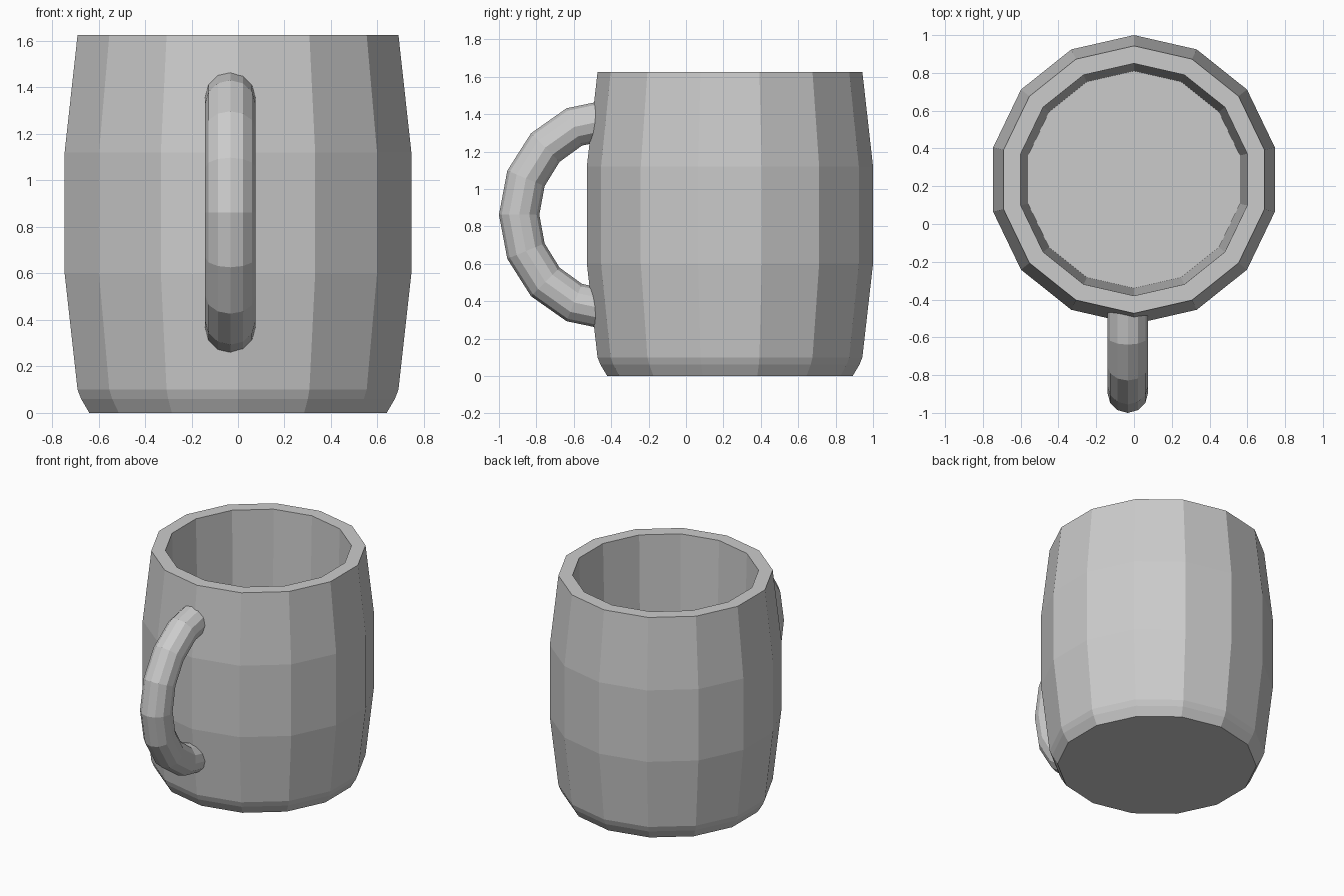
import bpy
import bmesh
from math import sin, cos, pi

cube = bpy.data.objects.get("Cube")
if cube:
    bpy.data.objects.remove(cube, do_unlink=True)

grey = bpy.data.materials.new("plain_grey")
grey.use_nodes = True
colour = (0.6, 0.6, 0.6, 1)
grey.diffuse_color = colour
grey.node_tree.nodes["Principled BSDF"].inputs["Base Color"].default_value = colour


def skin_rings(name, rings):
    """Join successive rings of points with flat quads and cap both ends."""
    bm = bmesh.new()
    loops = [[bm.verts.new(p) for p in ring] for ring in rings]
    for a, b in zip(loops, loops[1:]):
        for i in range(len(a)):
            j = (i + 1) % len(a)
            bm.faces.new((a[i], a[j], b[j], b[i]))
    bm.faces.new(loops[0])
    bm.faces.new(loops[-1])
    bmesh.ops.recalc_face_normals(bm, faces=bm.faces)
    mesh = bpy.data.meshes.new(name)
    bm.to_mesh(mesh)
    bm.free()
    mesh.materials.append(grey)
    obj = bpy.data.objects.new(name, mesh)
    bpy.context.collection.objects.link(obj)
    return obj


# Barrel-shaped cup: outer wall upward, over the rim, down to the inner floor
SIDES = 14
CUP_Y = 0.235
profile = [(0.656, 0), (0.692, 0.06), (0.708, 0.1), (0.765, 0.6),
           (0.765, 1.12), (0.708, 1.625), (0.615, 1.625), (0.575, 0.1)]
cup_rings = []
for r, z in profile:
    angles = [2 * pi * i / SIDES for i in range(SIDES)]
    cup_rings.append([(r * sin(a), CUP_Y + r * cos(a), z) for a in angles])
skin_rings("cup_body", cup_rings)

# Half-ring handle with its ends buried in the cup wall
STEPS, TUBE_SIDES = 8, 12
TUBE_R = 0.108
CENTRE_X, CENTRE_Y, CENTRE_Z = -0.033, -0.415, 0.862
REACH, RISE = 0.477, 0.508
handle_rings = []
for s in range(STEPS + 1):
    t = pi * s / STEPS
    ring = []
    for k in range(TUBE_SIDES):
        a = 2 * pi * k / TUBE_SIDES
        out = TUBE_R * cos(a)
        ring.append((CENTRE_X + TUBE_R * sin(a),
                     CENTRE_Y - (REACH + out) * sin(t),
                     CENTRE_Z + (RISE + out) * cos(t)))
    handle_rings.append(ring)
skin_rings("handle", handle_rings)
